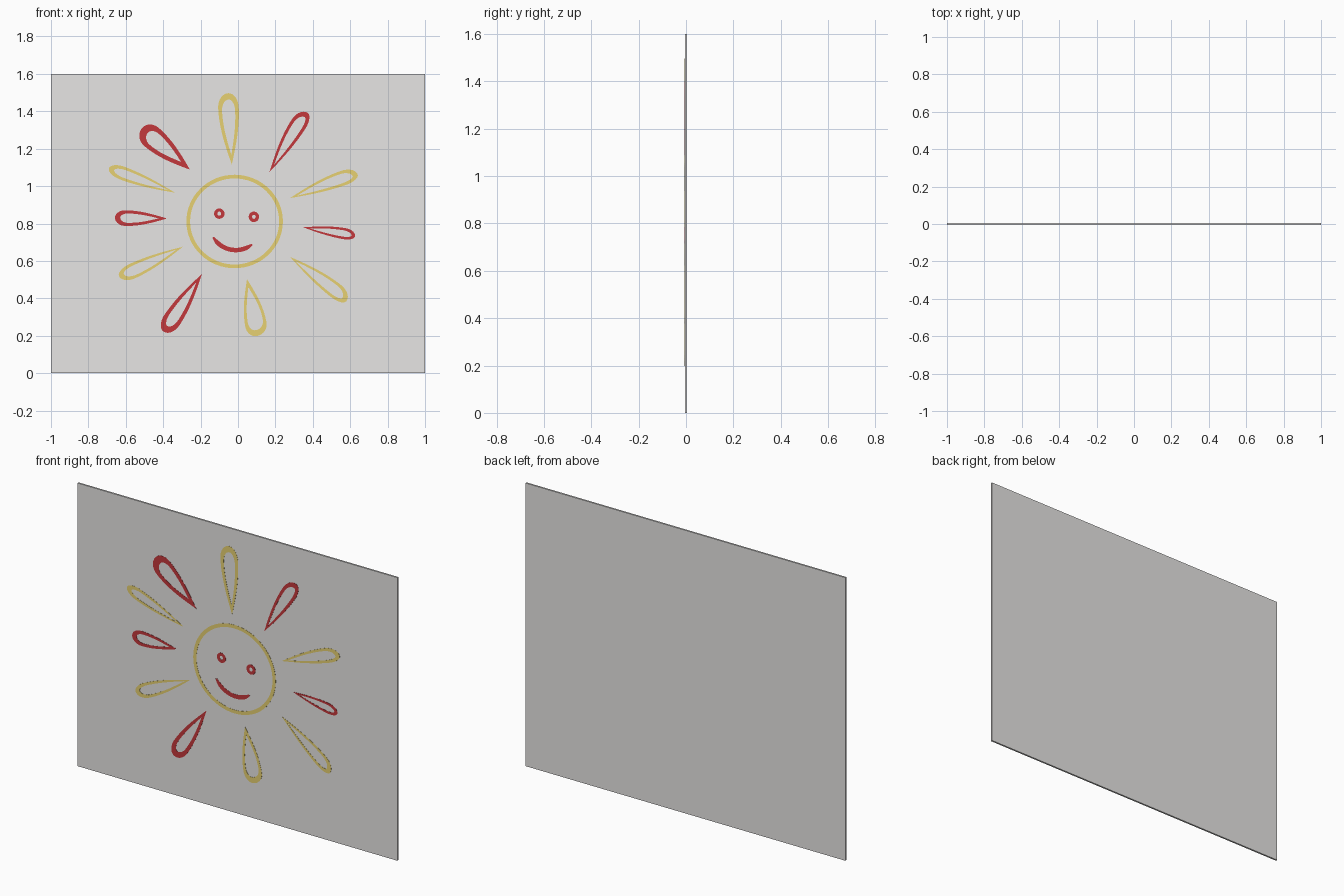
import bpy, bmesh, math
from mathutils import Vector

if "Cube" in bpy.data.objects:
    bpy.data.objects.remove(bpy.data.objects["Cube"])

def material(name, rgb):
    m = bpy.data.materials.new(name)
    m.diffuse_color = (*rgb, 1)
    m.use_nodes = True
    m.node_tree.nodes["Principled BSDF"].inputs["Base Color"].default_value = m.diffuse_color
    return m

GREY = material("panel grey", (0.80, 0.79, 0.78))
RED = material("paint red", (0.55, 0.04, 0.045))
YELLOW = material("paint yellow", (0.80, 0.64, 0.17))
FRONT, PAINT = -0.005, 0.001          # panel face and paint thickness

def strip(name, outer, inner, mat, closed=True):
    """Thin painted band between two matching outlines of (x, z) points."""
    bm = bmesh.new()
    y = FRONT - PAINT
    a = [bm.verts.new((x, y, z)) for x, z in outer]
    b = [bm.verts.new((x, y, z)) for x, z in inner]
    n = len(a)
    for i in range(n if closed else n - 1):
        j = (i + 1) % n
        bm.faces.new((a[i], a[j], b[j], b[i]))
    bmesh.ops.recalc_face_normals(bm, faces=bm.faces)
    if sum(f.normal.y for f in bm.faces) > 0:
        bmesh.ops.reverse_faces(bm, faces=bm.faces)
    # side walls back to the panel
    edges = [e for e in bm.edges if e.is_boundary]
    new = bmesh.ops.extrude_edge_only(bm, edges=edges)["geom"]
    for v in new:
        if isinstance(v, bmesh.types.BMVert):
            v.co.y = FRONT
    bmesh.ops.recalc_face_normals(bm, faces=bm.faces)
    if sum(f.normal.y * f.calc_area() for f in bm.faces) > 0:
        bmesh.ops.reverse_faces(bm, faces=bm.faces)
    me = bpy.data.meshes.new(name)
    bm.to_mesh(me)
    bm.free()
    me.materials.append(mat)
    ob = bpy.data.objects.new(name, me)
    bpy.context.collection.objects.link(ob)

def ellipse(cx, cz, rx, rz, n):
    return [(cx + rx * math.cos(2 * math.pi * i / n),
             cz + rz * math.sin(2 * math.pi * i / n)) for i in range(n)]

def teardrop(tip, end, left, right, n=22, peak=0.8):
    """Closed drop outline: pointed at tip, round at end."""
    tip, end = Vector(tip), Vector(end)
    axis = end - tip
    side = Vector((-axis.y, axis.x)).normalized()
    half = []
    for i in range(n + 1):
        u = 0.5 - 0.5 * math.cos(math.pi * i / n)
        if u < peak:
            w = math.sin(math.pi / 2 * u / peak)
        else:
            w = math.sqrt(max(0, 1 - ((u - peak) / (1 - peak)) ** 2))
        half.append((u, w))
    pts = [tip + axis * u + side * (w * left) for u, w in half]
    pts += [tip + axis * u - side * (w * right) for u, w in half[-2:0:-1]]
    return [tuple(p) for p in pts]

def ray(name, tip, end, left, right, stroke, cap, mat):
    d = (Vector(end) - Vector(tip)).normalized()
    inner = teardrop(Vector(tip) + d * stroke * 2.6, Vector(end) - d * cap,
                     left - stroke, right - stroke)
    strip(name, teardrop(tip, end, left, right), inner, mat)

# panel
bpy.ops.mesh.primitive_cube_add(size=1, location=(0, 0, 0.8))
panel = bpy.context.object
panel.name = "panel"
panel.scale = (2, 0.01, 1.6)
panel.data.materials.append(GREY)

# sun rays: tip, round end, half widths either side, line width, cap width
rays = [
    ((-0.033, 1.115), (-0.052, 1.497), 0.058, 0.052, 0.020, 0.034, YELLOW),
    ((0.168, 1.075), (0.372, 1.392), 0.052, 0.036, 0.017, 0.028, RED),
    ((0.278, 0.936), (0.640, 1.062), 0.048, 0.032, 0.015, 0.028, YELLOW),
    ((0.348, 0.780), (0.626, 0.732), 0.034, 0.026, 0.013, 0.020, RED),
    ((0.278, 0.622), (0.580, 0.385), 0.050, 0.034, 0.015, 0.028, YELLOW),
    ((0.048, 0.503), (0.100, 0.198), 0.064, 0.052, 0.017, 0.032, YELLOW),
    ((-0.193, 0.530), (-0.398, 0.222), 0.052, 0.046, 0.021, 0.036, RED),
    ((-0.295, 0.676), (-0.636, 0.518), 0.046, 0.036, 0.015, 0.028, YELLOW),
    ((-0.380, 0.827), (-0.658, 0.832), 0.044, 0.040, 0.017, 0.028, RED),
    ((-0.337, 0.965), (-0.690, 1.096), 0.036, 0.036, 0.015, 0.030, YELLOW),
    ((-0.257, 1.088), (-0.512, 1.312), 0.066, 0.058, 0.024, 0.040, RED),
]
for i, r in enumerate(rays):
    ray(f"sun_ray_{i + 1}", *r)

# face outline
strip("face_ring", ellipse(-0.018, 0.811, 0.258, 0.250, 64),
      ellipse(-0.018, 0.811, 0.238, 0.230, 64), YELLOW)

# eyes
for name, x, z in (("left_eye", -0.100, 0.853), ("right_eye", 0.085, 0.836)):
    strip(name, ellipse(x, z, 0.028, 0.028, 20), ellipse(x, z, 0.010, 0.011, 20), RED)

# smile: thick arc with tapered ends
top, bottom = [], []
for i in range(25):
    t = i / 24
    a = math.radians(208 + 102 * t)
    w = 0.012 * min(1, 0.4 + 4 * min(t, 1 - t))
    ca, sa = math.cos(a), math.sin(a)
    top.append((-0.012 + (0.136 - w) * ca, 0.788 + (0.130 - w) * sa))
    bottom.append((-0.012 + (0.136 + w) * ca, 0.788 + (0.130 + w) * sa))
strip("smile", bottom, top, RED, closed=False)
